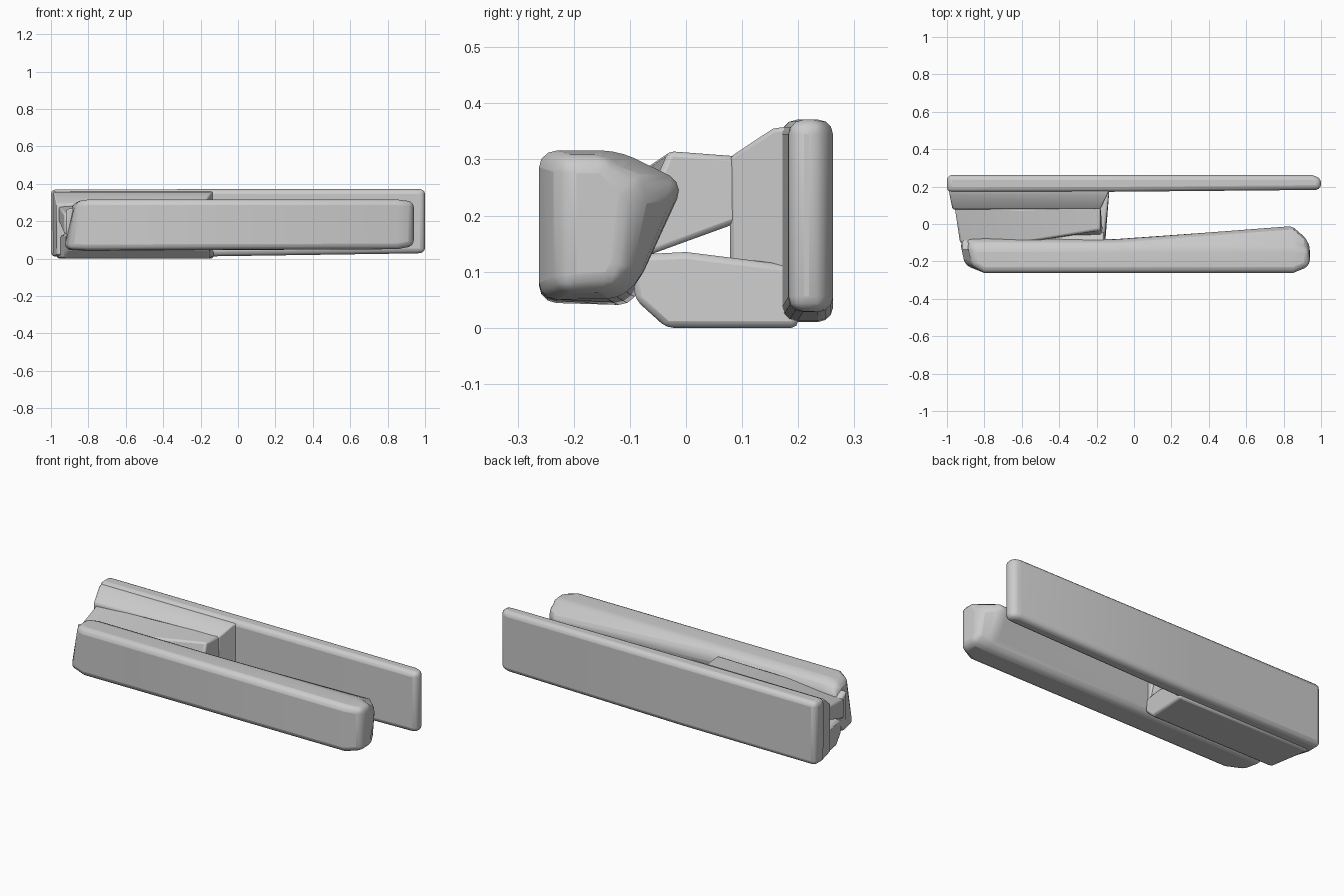
import bpy, bmesh


def loft(name, sections, bevel=0.03, segs=3):
    """Skin (x, [(y, z), ...]) sections; x may also be a list, one per point."""
    bm = bmesh.new()
    rings = []
    for x, prof in sections:
        xs = x if isinstance(x, list) else [x] * len(prof)
        rings.append([bm.verts.new((a, y, z)) for a, (y, z) in zip(xs, prof)])
    n = len(rings[0])
    for a, b in zip(rings, rings[1:]):
        for i in range(n):
            j = (i + 1) % n
            bm.faces.new((a[i], a[j], b[j], b[i]))
    bm.faces.new(rings[0])
    bm.faces.new(rings[-1])
    bmesh.ops.recalc_face_normals(bm, faces=bm.faces)
    me = bpy.data.meshes.new(name)
    bm.to_mesh(me)
    bm.free()
    ob = bpy.data.objects.new(name, me)
    bpy.context.collection.objects.link(ob)
    mod = ob.modifiers.new("round_edges", 'BEVEL')
    mod.width = bevel
    mod.segments = segs
    mod.limit_method = 'ANGLE'
    mod.angle_limit = 0.5
    bpy.context.view_layer.objects.active = ob
    ob.select_set(True)
    bpy.ops.object.shade_smooth_by_angle(angle=0.6)
    ob.select_set(False)
    return ob


# Long flat base plate, thinner towards the free end
loft("base_plate", [
    (-1.0, [(0.17, 0.01), (0.262, 0.01), (0.262, 0.37), (0.17, 0.37)]),
    (-0.15, [(0.172, 0.012), (0.262, 0.012), (0.262, 0.371), (0.172, 0.371)]),
    (0.95, [(0.182, 0.028), (0.262, 0.028), (0.262, 0.371), (0.182, 0.371)]),
    (1.0, [(0.184, 0.03), (0.245, 0.03), (0.245, 0.371), (0.184, 0.371)]),
], 0.026)

# Heavy upper arm, bulging inward at the free end
loft("upper_arm", [
    ([-0.91, -0.87, -0.87, -0.90, -0.93, -0.93],
     [(-0.22, 0.05), (-0.22, 0.305), (-0.12, 0.305), (-0.08, 0.26), (-0.08, 0.1), (-0.1, 0.045)]),
    (-0.80, [(-0.262, 0.045), (-0.262, 0.316), (-0.12, 0.316), (-0.075, 0.27), (-0.08, 0.1), (-0.09, 0.04)]),
    (-0.10, [(-0.262, 0.048), (-0.262, 0.316), (-0.12, 0.316), (-0.08, 0.27), (-0.085, 0.1), (-0.1, 0.045)]),
    (0.85, [(-0.262, 0.05), (-0.262, 0.316), (-0.12, 0.316), (0.0, 0.257), (-0.075, 0.1), (-0.11, 0.052)]),
    ([0.94, 0.94, 0.94, 0.93, 0.94, 0.94],
     [(-0.225, 0.065), (-0.225, 0.305), (-0.14, 0.305), (-0.09, 0.25), (-0.105, 0.11), (-0.125, 0.07)]),
], 0.04)

# Lower wall of the hinge bracket
loft("bracket_lower_wall", [
    ([-0.92, -0.93, -0.97, -0.97, -0.93, -0.92],
     [(-0.09, 0.05), (-0.035, 0.0), (0.2, 0.0), (0.2, 0.11), (0.0, 0.135), (-0.1, 0.13)]),
    ([-0.15, -0.15, -0.13, -0.13, -0.15, -0.16],
     [(-0.09, 0.05), (-0.035, 0.0), (0.2, 0.0), (0.2, 0.11), (0.0, 0.135), (-0.1, 0.13)]),
], 0.012, 2)

# Sloped root joining the bracket to the base plate
loft("bracket_root", [
    ([-0.97, -0.99, -0.99, -0.99, -0.97],
     [(0.078, 0.02), (0.19, 0.01), (0.19, 0.36), (0.16, 0.355), (0.078, 0.29)]),
    ([-0.18, -0.13, -0.13, -0.14, -0.18],
     [(0.078, 0.02), (0.19, 0.01), (0.19, 0.36), (0.155, 0.355), (0.078, 0.304)]),
], 0.008, 2)

# Upper wall of the hinge bracket, widening towards its open end
loft("bracket_upper_wall", [
    ([-0.96, -0.93, -0.93, -0.96],
     [(0.10, 0.20), (-0.10, 0.13), (-0.10, 0.24), (0.10, 0.28)]),
    ([-0.60, -0.60, -0.60, -0.60],
     [(0.10, 0.19), (-0.11, 0.12), (-0.10, 0.27), (0.08, 0.30)]),
    ([-0.18, -0.16, -0.18, -0.18],
     [(0.10, 0.19), (-0.12, 0.11), (-0.03, 0.316), (0.10, 0.305)]),
], 0.01, 2)

# Web that ties the upper wall into the arm
loft("bracket_web", [
    (-0.92, [(-0.14, 0.08), (-0.07, 0.08), (-0.06, 0.23), (-0.14, 0.27)]),
    (-0.16, [(-0.14, 0.08), (-0.07, 0.08), (-0.04, 0.25), (-0.14, 0.29)]),
], 0.01, 2)
